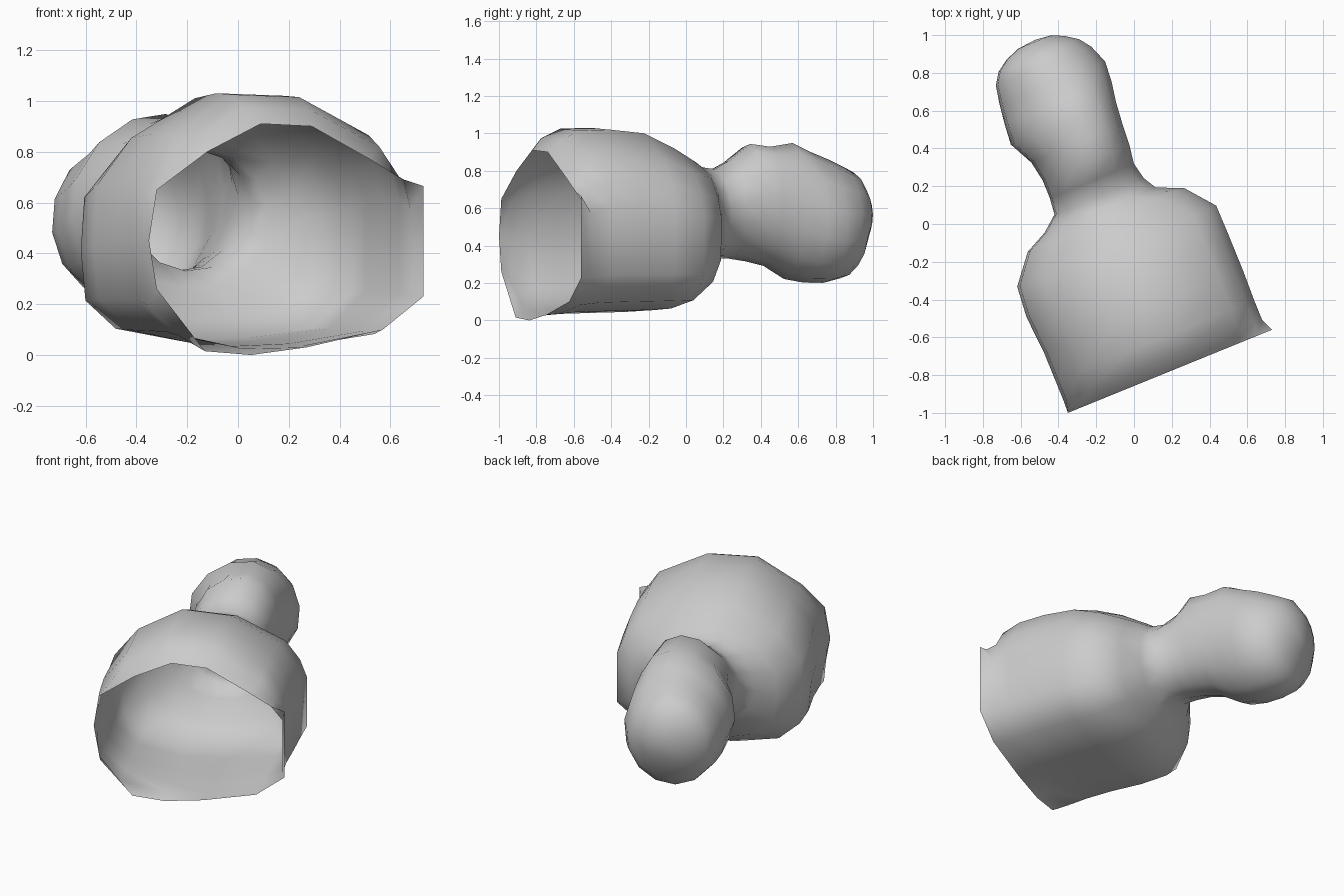
import bpy, bmesh, math
from mathutils import Vector

# Tilted axis: the wide mouth is at ORIGIN, the tube runs towards the back left
ORIGIN = Vector((0.19, -0.78, 0))
ALONG = Vector((-0.377, 0.926, 0))
ACROSS = Vector((0.926, 0.377, 0))

# Cross-sections (across, height): open mouth and full body
mouth = [(-.583, .45), (-.55, .65), (-.335, .80), (-.108, .91), (.108, .90),
         (.356, .77), (.50, .69), (.583, .665), (.583, .23), (.41, .10),
         (.086, .03), (-.15, 0), (-.346, .015), (-.55, .26)]
body = [(-.58, .44), (-.565, .68), (-.42, .87), (-.15, 1.03), (.14, 1.02),
        (.44, .87), (.53, .74), (.575, .61), (.575, .25), (.42, .10),
        (.10, .05), (-.15, .04), (-.43, .095), (-.56, .22)]
N = len(body)
unit_body = [(u / .58, (z - .535) / .495) for u, z in body]
unit_oval = [(-math.cos(2 * math.pi * (i - .3) / N), math.sin(2 * math.pi * (i - .3) / N))
             for i in range(N)]

# Stations: along, left, right, bottom, top, roundness (0 body, 1 oval), crest shift
stations = [
    (.07, -.58, .56, .025, .975, 0, 0),
    (.18, -.58, .56, .035, 1.025, 0, 0),
    (.35, -.58, .565, .04, 1.03, 0, 0),
    (.55, -.595, .565, .045, 1.01, 0, 0),
    (.72, -.58, .563, .055, .93, 0, 0),
    (.87, -.46, .44, .14, .85, .35, 0),
    (.93, -.34, .30, .26, .82, .8, 0),
    (1.0, -.255, .26, .33, .81, 1, 0),
    (1.09, -.245, .24, .33, .86, 1, .01),
    (1.19, -.245, .255, .315, .945, 1, .03),
    (1.30, -.265, .262, .29, .93, 1, .05),
    (1.43, -.33, .275, .22, .95, 1, .07),
    (1.54, -.32, .295, .20, .90, 1, .05),
    (1.65, -.305, .303, .20, .86, 1, .02),
    (1.75, -.285, .265, .225, .82, 1, 0),
    (1.81, -.245, .22, .28, .79, 1, 0),
    (1.855, -.18, .155, .40, .72, 1, 0),
    (1.885, -.10, .09, .46, .66, 1, 0),
]


def section(left, right, bottom, top, k, crest):
    pts = []
    for (bu, bz), (ou, oz) in zip(unit_body, unit_oval):
        u, z = bu + (ou - bu) * k, bz + (oz - bz) * k
        pts.append(((left + right) / 2 + u * (right - left) / 2 + crest * max(z, 0) ** 2,
                    (bottom + top) / 2 + z * (top - bottom) / 2))
    return pts


# Loft the single-walled shell, open at the mouth
bm = bmesh.new()
rings = []
for t, pts in [(0, mouth)] + [(s[0], section(*s[1:])) for s in stations]:
    rings.append([bm.verts.new(ORIGIN + ALONG * t + ACROSS * u + Vector((0, 0, z)))
                  for u, z in pts])
for a, b in zip(rings, rings[1:]):
    for i in range(N):
        j = (i + 1) % N
        bm.faces.new((a[i], a[j], b[j], b[i]))

# Shallow domed cap at the tube end
tip = bm.verts.new(ORIGIN + ALONG * 1.895 + Vector((0, 0, .56)))
for i in range(N):
    bm.faces.new((rings[-1][i], rings[-1][(i + 1) % N], tip))

bmesh.ops.recalc_face_normals(bm, faces=bm.faces[:])
for f in bm.faces:
    f.smooth = True
mesh = bpy.data.meshes.new("hollow_socket_shell")
bm.to_mesh(mesh)
bm.free()
shell = bpy.data.objects.new("hollow_socket_shell", mesh)
bpy.context.collection.objects.link(shell)
